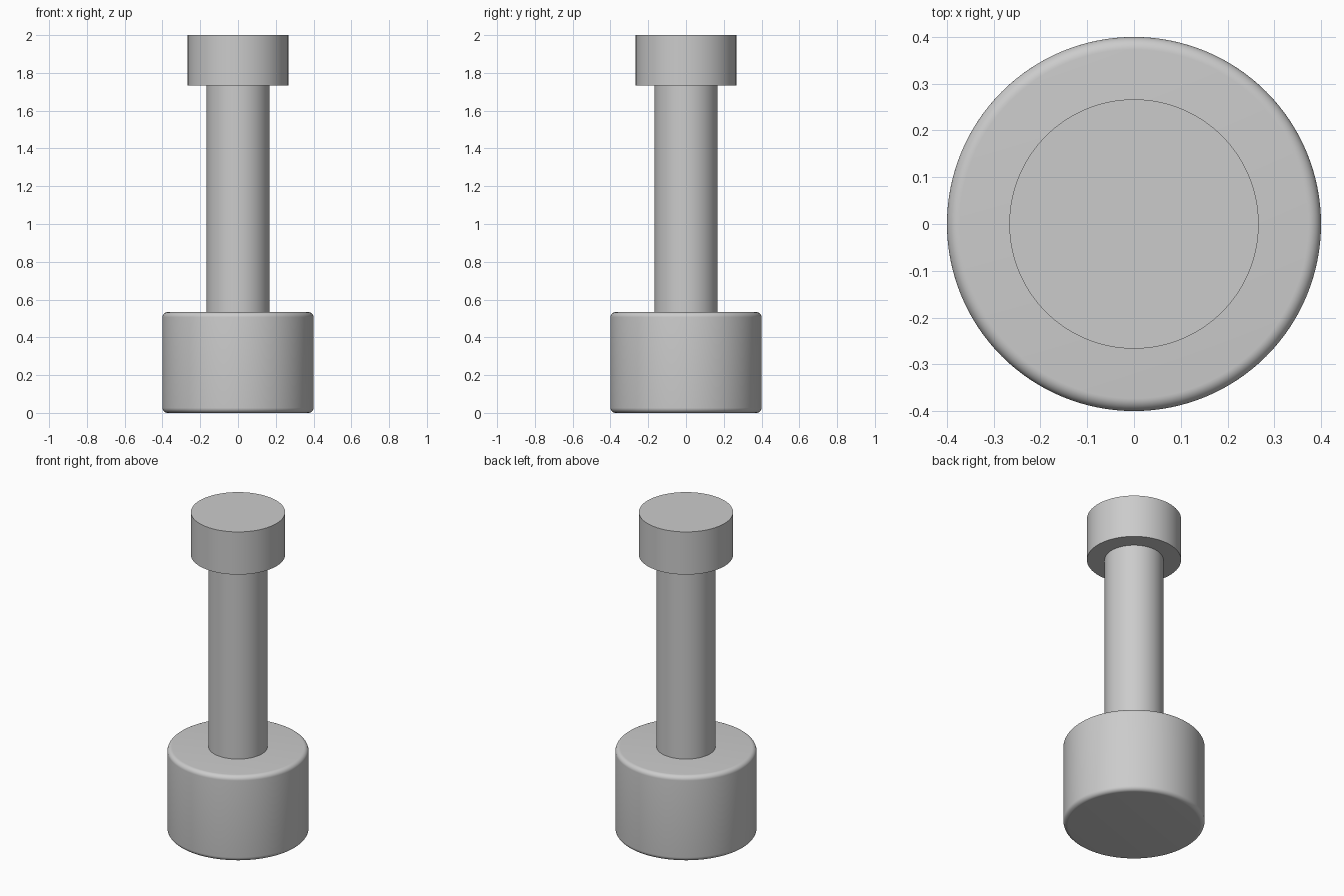
import bpy
import math

default_cube = bpy.data.objects.get("Cube")
if default_cube:
    bpy.data.objects.remove(default_cube, do_unlink=True)

# Plain grey finish
grey = bpy.data.materials.new("plain_grey")
grey.use_nodes = True
colour = (0.6, 0.6, 0.6, 1.0)
grey.diffuse_color = colour
grey.node_tree.nodes["Principled BSDF"].inputs["Base Color"].default_value = colour


def cylinder(name, radius, bottom, top, fillet=0.0):
    """Upright cylinder between two heights, with optional rounded rims."""
    bpy.ops.mesh.primitive_cylinder_add(
        vertices=128, radius=radius, depth=top - bottom,
        location=(0, 0, (bottom + top) / 2))
    obj = bpy.context.object
    obj.name = name
    obj.data.materials.append(grey)
    if fillet:
        bevel = obj.modifiers.new("rounded_rims", 'BEVEL')
        bevel.width = fillet
        bevel.segments = 8
        bevel.limit_method = 'ANGLE'
        bevel.angle_limit = math.radians(60)
        bpy.ops.object.modifier_apply(modifier=bevel.name)
    bpy.ops.object.shade_smooth_by_angle(angle=math.radians(30))
    return obj


UNIT = 2 / 30  # the parts share a simple size module

# Heavy foot with rounded rims, slim shaft, and sharp-edged head
cylinder("base", 6 * UNIT, 0, 8 * UNIT, fillet=0.027)
cylinder("shaft", 2.5 * UNIT, 8 * UNIT, 26 * UNIT)
cylinder("head", 4 * UNIT, 26 * UNIT, 30 * UNIT)
